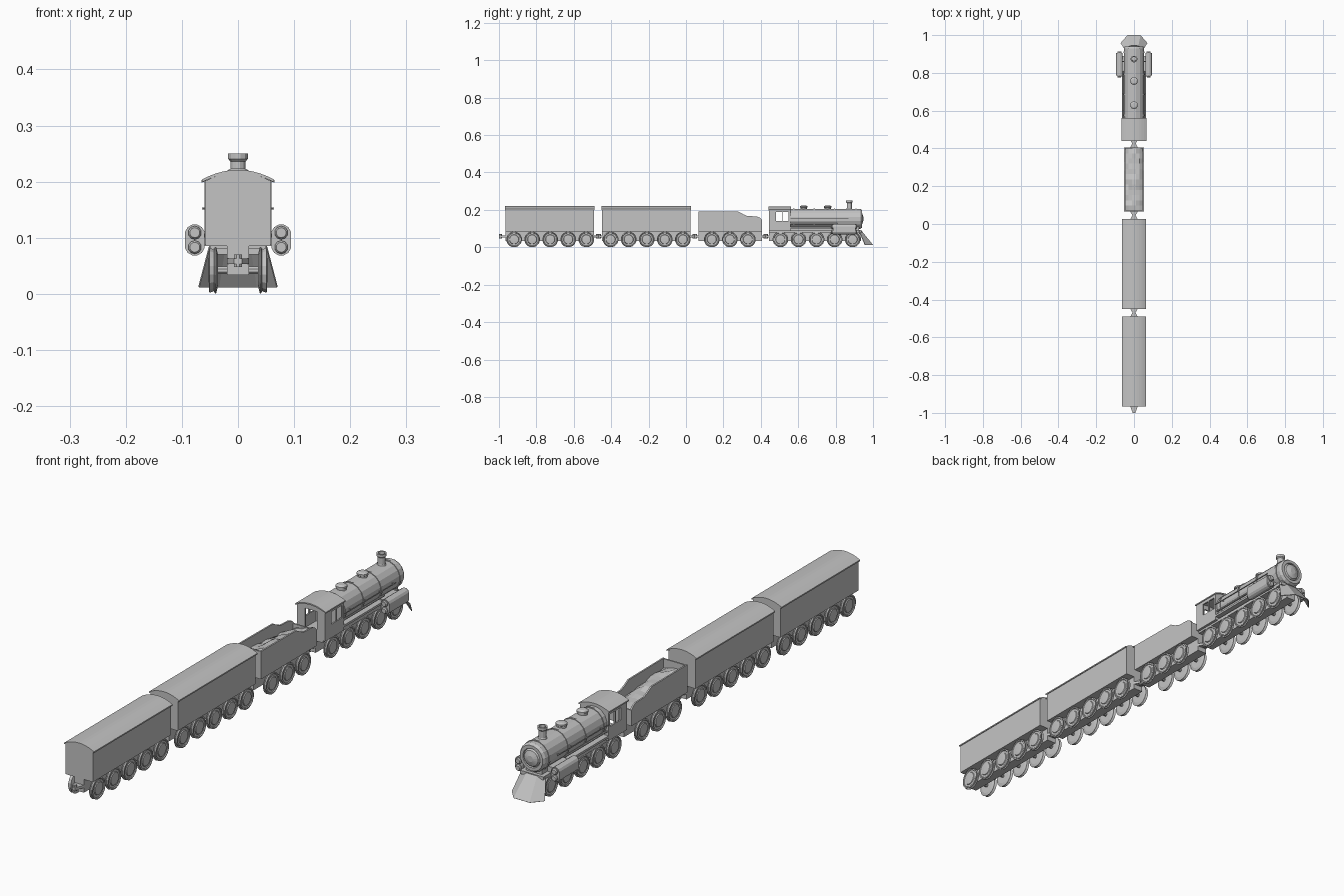
import bpy, bmesh, math, random
from mathutils import Vector

cube = bpy.data.objects.get("Cube")
if cube:
    bpy.data.objects.remove(cube, do_unlink=True)

random.seed(4)
GREY = (0.55, 0.55, 0.55, 1)
grey = bpy.data.materials.new("plain_grey")
grey.use_nodes = True
grey.diffuse_color = GREY
grey.node_tree.nodes["Principled BSDF"].inputs["Base Color"].default_value = GREY

X, Y, Z = Vector((1, 0, 0)), Vector((0, 1, 0)), Vector((0, 0, 1))


def finish(name, bm):
    bmesh.ops.recalc_face_normals(bm, faces=bm.faces)
    mesh = bpy.data.meshes.new(name)
    bm.to_mesh(mesh)
    bm.free()
    mesh.materials.append(grey)
    obj = bpy.data.objects.new(name, mesh)
    bpy.context.collection.objects.link(obj)
    return obj


def box(name, x, y, z):
    """Box from (min, max) pairs."""
    bm = bmesh.new()
    bmesh.ops.create_cube(bm, size=1)
    for v in bm.verts:
        v.co = [lo + (c + 0.5) * (hi - lo) for c, (lo, hi) in zip(v.co, (x, y, z))]
    return finish(name, bm)


def prism(name, points, axis, lo, hi):
    """Extrude a 2D outline along x (y, z points), y (x, z) or z (x, y)."""
    def at(p, d):
        if axis == X:
            return (d, p[0], p[1])
        return (p[0], d, p[1]) if axis == Y else (p[0], p[1], d)
    bm = bmesh.new()
    face = bm.faces.new([bm.verts.new(at(p, lo)) for p in points])
    new = bmesh.ops.extrude_face_region(bm, geom=[face])["geom"]
    bmesh.ops.translate(bm, vec=axis * (hi - lo),
                        verts=[g for g in new if isinstance(g, bmesh.types.BMVert)])
    return finish(name, bm)


def lathe(name, profile, axis, loc, segments=16):
    """Spin (radius, height) points around an axis through loc, closing both ends."""
    bm = bmesh.new()
    turn = Z.rotation_difference(axis).to_matrix()
    rings = []
    for r, h in profile:
        ring = []
        for i in range(segments):
            a = math.tau * (i + 0.5) / segments
            p = Vector((r * math.cos(a), r * math.sin(a), h))
            ring.append(bm.verts.new(turn @ p + Vector(loc)))
        rings.append(ring)
    for a, b in zip(rings, rings[1:]):
        for i in range(segments):
            j = (i + 1) % segments
            bm.faces.new((a[i], a[j], b[j], b[i]))
    bm.faces.new(rings[0])
    bm.faces.new(rings[-1])
    return finish(name, bm)


def rod(name, r, axis, loc, length, segments=12):
    return lathe(name, [(r, 0), (r, length)], axis, loc, segments)


def arc(half, base, rise):
    xs = [half * i / 5 for i in range(-5, 6)]
    return [(x, base + rise * (1 - (x / half) ** 2)) for x in xs]


def roof(name, half, eave, rise, y0, y1):
    top = arc(half, eave, rise)
    prism(name, top + [(x, z - 0.005) for x, z in reversed(top)], Y, y0, y1)


# Running gear shared by every vehicle
WHEEL = [(0.030, 0.036), (0.042, 0.039), (0.042, 0.041), (0.038, 0.043),
         (0.041, 0.051), (0.036, 0.052), (0.034, 0.049), (0.026, 0.049),
         (0.024, 0.052), (0.010, 0.053)]


def running_gear(name, y0, y1, first, count):
    box(name + "_chassis", (-0.02, 0.02), (y0, y1), (0.034, 0.09))
    for i in range(count):
        y = first + 0.0965 * i
        rod(name + "_axle", 0.007, X, (-0.04, y, 0.042), 0.08, 8)
        for side in (X, -X):
            lathe(name + "_wheel", WHEEL, side, (0, y, 0.042))


def coupler(name, y, direction, reach):
    tip = y + direction * reach
    prism(name + "_drawbar", [(-0.02, y), (0.02, y), (0.007, tip), (-0.007, tip)], Z, 0.053, 0.063)
    rod(name + "_knuckle", 0.008, Z, (0, tip - direction * 0.008, 0.048), 0.022, 8)


# Two covered wagons
for name, y0 in (("rear_wagon", -0.965), ("middle_wagon", -0.449)):
    y1 = y0 + 0.474
    box(name + "_body", (-0.058, 0.058), (y0, y1), (0.085, 0.202))
    prism(name + "_gable", arc(0.058, 0.201, 0.016), Y, y0, y1)
    roof(name + "_roof", 0.064, 0.204, 0.017, y0 - 0.002, y1 + 0.002)
    running_gear(name, y0, y1, y0 + 0.046, 5)
    coupler(name + "_rear", y0, -1, 0.035 if y0 < -0.9 else 0.022)
    coupler(name + "_front", y1, 1, 0.024)

# Open tender with stepped side walls
T0, T1 = 0.066, 0.406
SIDE = [(T0, 0.085), (T1, 0.085), (T1, 0.146), (0.395, 0.158), (0.378, 0.165),
        (0.328, 0.167), (0.305, 0.177), (0.282, 0.19), (T0, 0.192)]
for s in (-1, 1):
    prism("tender_side", SIDE, X, s * 0.046, s * 0.052)
box("tender_floor", (-0.047, 0.047), (T0, T1), (0.085, 0.1))
box("tender_rear_wall", (-0.047, 0.047), (T0, T0 + 0.006), (0.09, 0.191))
box("tender_front_wall", (-0.047, 0.047), (T1 - 0.006, T1), (0.09, 0.146))
running_gear("tender", T0, T1, 0.138, 3)
coupler("tender_rear", T0, -1, 0.022)
coupler("tender_front", T1, 1, 0.024)

# Lumpy coal load, sloping down towards the engine
bm = bmesh.new()
bmesh.ops.create_grid(bm, x_segments=5, y_segments=12, size=1)
for v in bm.verts:
    x, y = v.co.x, v.co.y
    heap = 0.142 - 0.014 * y + 0.014 * (1 - x * x) + random.uniform(-0.006, 0.006)
    v.co = (x * 0.047, 0.236 + y * 0.166, heap)
finish("coal_load", bm)

# Locomotive frame
running_gear("locomotive", 0.444, 0.935, 0.505, 5)
coupler("locomotive_rear", 0.444, -1, 0.022)
box("locomotive_deck", (-0.05, 0.05), (0.444, 0.938), (0.08, 0.092))
box("boiler_saddle", (-0.034, 0.034), (0.56, 0.925), (0.09, 0.112))

# Boiler with smokebox door and bands
lathe("boiler", [(0.055, 0.555), (0.055, 0.93), (0.049, 0.94), (0.037, 0.94),
                 (0.035, 0.934), (0.03, 0.942), (0.012, 0.948)], Y, (0, 0, 0.152))
for y in (0.572, 0.682, 0.79, 0.905):
    rod("boiler_band", 0.0575, Y, (0, y, 0.152), 0.007, 16)

# Chimney and domes
lathe("chimney", [(0.018, 0.2), (0.014, 0.21), (0.014, 0.236), (0.018, 0.24),
                  (0.018, 0.25), (0.012, 0.25), (0.011, 0.23)], Z, (0, 0.873, 0), 12)
for y in (0.629, 0.757):
    lathe("steam_dome", [(0.018, 0.195), (0.018, 0.211), (0.021, 0.213),
                         (0.021, 0.219), (0.012, 0.224)], Z, (0, y, 0), 12)

# Cab walls, each side pierced by a pair of windows
C0, C1, FLOOR, EAVE = 0.444, 0.558, 0.088, 0.203
for s in (-1, 1):
    wall = (s * 0.054, s * 0.06)
    box("cab_side_lower", wall, (C0, C1), (FLOOR, 0.14))
    box("cab_side_upper", wall, (C0, C1), (0.188, EAVE))
    for y0, y1 in ((C0, 0.482), (0.512, 0.517), (0.548, C1)):
        box("cab_window_post", wall, (y0, y1), (0.14, 0.188))
    box("cab_rear_panel", (s * 0.025, s * 0.06), (C0, C0 + 0.006), (FLOOR, EAVE))
box("cab_front_wall", (-0.058, 0.058), (C1 - 0.006, C1), (FLOOR, 0.202))
box("cab_rear_header", (-0.03, 0.03), (C0, C0 + 0.006), (0.194, 0.203))
for y in (C0, C1 - 0.006):
    prism("cab_gable", arc(0.06, 0.2, 0.015), Y, y, y + 0.006)
box("cab_floor", (-0.056, 0.056), (C0, C1), (FLOOR, 0.096))
roof("cab_roof", 0.065, 0.203, 0.016, C0 - 0.004, C1 + 0.003)

# Running boards, handrails and cylinder blocks on both sides
for s in (-1, 1):
    box("running_board", (s * 0.04, s * 0.061), (0.558, 0.87), (0.1, 0.108))
    rod("side_pipe", 0.004, Y, (s * 0.055, 0.56, 0.125), 0.25, 8)
    rod("handrail", 0.0018, Y, (s * 0.063, 0.56, 0.152), 0.31, 6)
    for y in (0.6, 0.69, 0.78, 0.86):
        rod("handrail_post", 0.0018, X * s, (s * 0.053, y, 0.152), 0.011, 6)
    outline = []
    for i in range(12):
        a = math.tau * (i + 0.5) / 12
        lift = 0.01 if math.sin(a) > 0 else -0.01
        outline.append((s * 0.077 + 0.018 * math.cos(a), 0.096 + lift + 0.018 * math.sin(a)))
    prism("cylinder_block", outline, Y, 0.785, 0.905)
    box("cylinder_mount", (s * 0.03, s * 0.07), (0.8, 0.89), (0.086, 0.112))
    for z in (0.083, 0.109):
        lathe("cylinder_cap", [(0.009, 0.776), (0.012, 0.78), (0.012, 0.91), (0.009, 0.914)],
              Y, (s * 0.077, 0, z), 10)

# Flared three-panel pilot plough
bm = bmesh.new()
top = [(-0.05, 0.925), (-0.022, 0.937), (0.022, 0.937), (0.05, 0.925)]
low = [(-0.07, 0.957), (-0.034, 0.999), (0.034, 0.999), (0.07, 0.957)]
upper = [bm.verts.new((x, y, 0.088)) for x, y in top]
lower = [bm.verts.new((x, y, 0.012)) for x, y in low]
for i in range(3):
    bm.faces.new((upper[i], lower[i], lower[i + 1], upper[i + 1]))
plough = finish("pilot_plough", bm)
plate = plough.modifiers.new("thickness", "SOLIDIFY")
plate.thickness = 0.003
plate.offset = 0
box("pilot_beam", (-0.045, 0.045), (0.925, 0.936), (0.07, 0.09))
